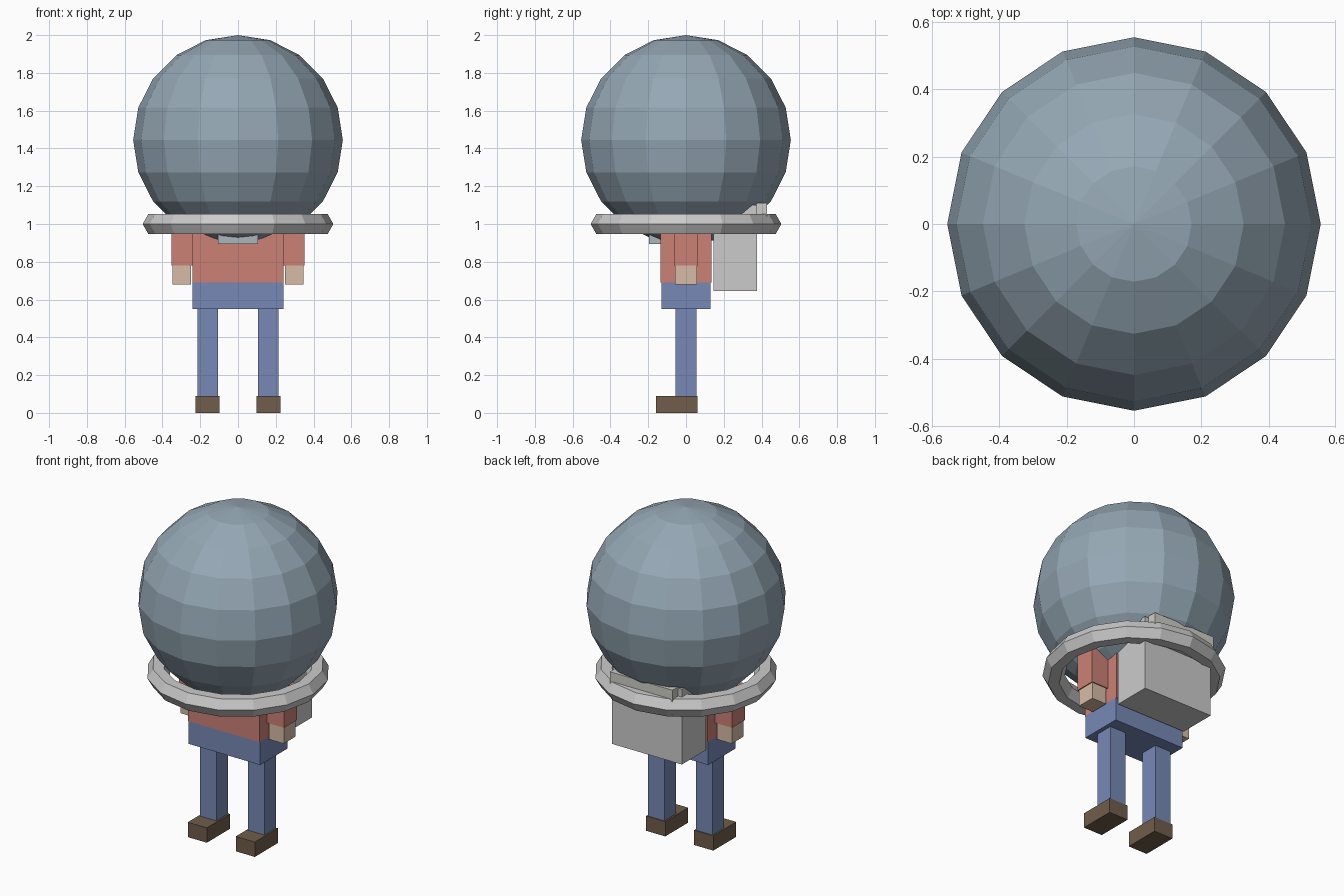
import bpy
from math import cos, sin, pi

if "Cube" in bpy.data.objects:
    bpy.data.objects.remove(bpy.data.objects["Cube"])


def material(name, rgb):
    m = bpy.data.materials.new(name)
    m.diffuse_color = (*rgb, 1)
    m.use_nodes = True
    m.node_tree.nodes["Principled BSDF"].inputs["Base Color"].default_value = m.diffuse_color
    return m


SHIRT = material("shirt_red", (0.60, 0.22, 0.18))
DENIM = material("denim_blue", (0.18, 0.25, 0.46))
SKIN = material("skin", (0.68, 0.50, 0.38))
LEATHER = material("shoe_brown", (0.16, 0.11, 0.07))
GLASS = material("helmet_blue_grey", (0.30, 0.39, 0.46))
CREAM = material("cream", (0.62, 0.62, 0.56))
PANEL = material("panel_grey", (0.42, 0.47, 0.50))


def finish(name, mat):
    ob = bpy.context.object
    ob.name = name
    if mat:
        ob.data.materials.append(mat)
    return ob


def box(name, x, y, z, mat=None):
    """Box from (min, max) pairs on each axis."""
    bpy.ops.mesh.primitive_cube_add(size=1, location=[sum(r) / 2 for r in (x, y, z)])
    ob = finish(name, mat)
    for v in ob.data.vertices:
        v.co = [c * (r[1] - r[0]) for c, r in zip(v.co, (x, y, z))]
    return ob


# Body
box("torso", (-0.24, 0.24), (-0.135, 0.135), (0.69, 1.0), SHIRT)
box("hips", (-0.24, 0.24), (-0.13, 0.13), (0.55, 0.69), DENIM)

# Limbs, mirrored left and right
for side, s in (("left", -1), ("right", 1)):
    def limb(part, x, y, z, mat):
        box(f"{side}_{part}", sorted((s * x[0], s * x[1])), y, z, mat)
    limb("sleeve", (0.24, 0.353), (-0.063, 0.063), (0.78, 1.0), SHIRT)
    limb("hand", (0.248, 0.347), (-0.057, 0.057), (0.68, 0.78), SKIN)
    limb("leg", (0.107, 0.215), (-0.055, 0.055), (0.09, 0.55), DENIM)
    limb("shoe", (0.097, 0.225), (-0.16, 0.06), (0.0, 0.09), LEATHER)

# Backpack with its rear bar, and chest panel
box("backpack", (-0.235, 0.235), (0.145, 0.375), (0.645, 1.1))
box("backpack_bar", (-0.21, 0.21), (0.37, 0.43), (0.96, 1.11), CREAM)
box("chest_panel", (-0.105, 0.105), (-0.195, -0.13), (0.895, 0.98), PANEL)

# Helmet
bpy.ops.mesh.primitive_uv_sphere_add(segments=16, ring_count=10, radius=0.555,
                                     location=(0, 0, 1.445))
finish("helmet", GLASS)

# Neck ring, hexagonal in section
bpy.ops.mesh.primitive_torus_add(major_segments=16, minor_segments=6,
                                 major_radius=0.443, minor_radius=0.062,
                                 location=(0, 0, 1.0))
finish("neck_ring", None)
